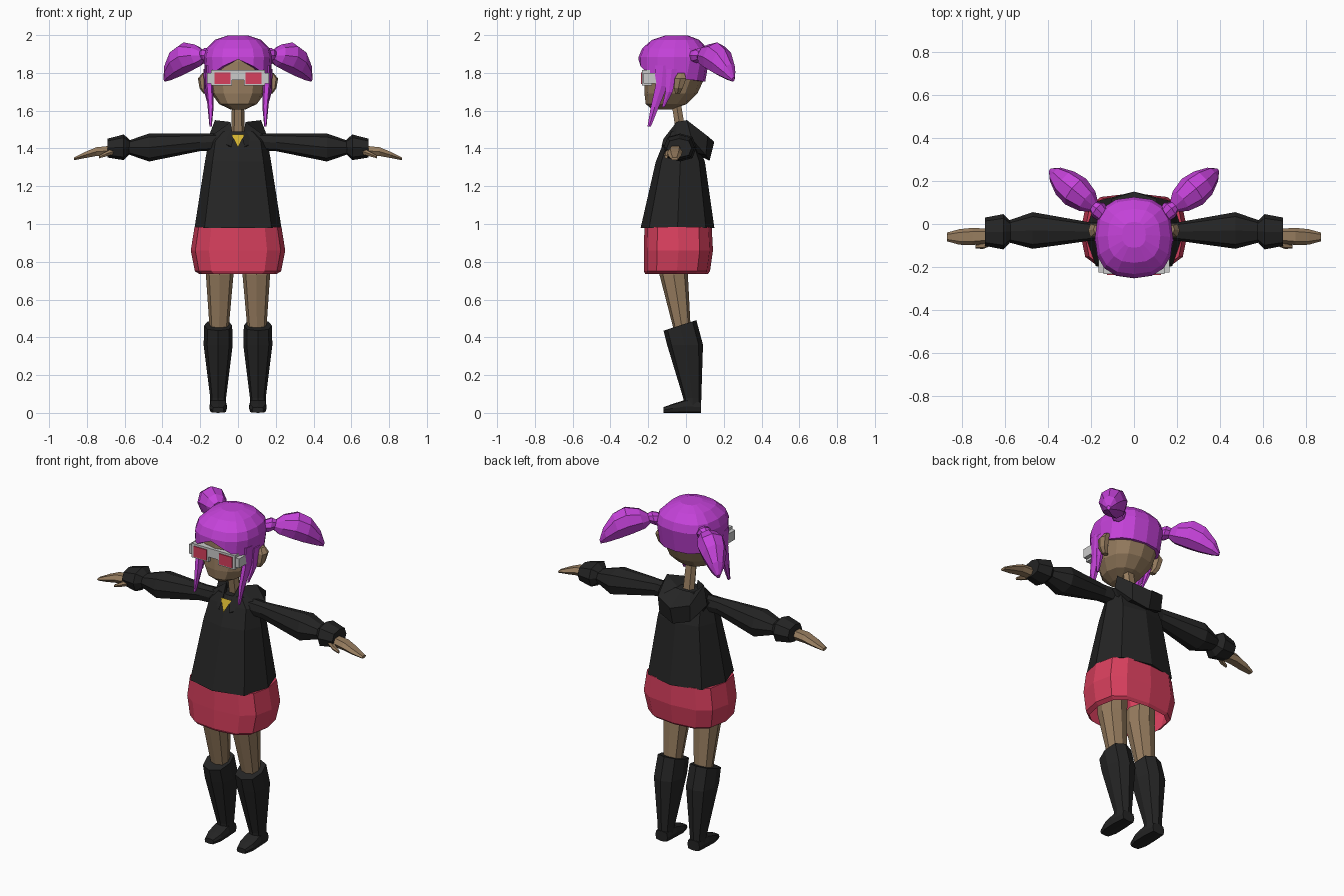
import bpy, bmesh
from math import sin, cos, pi, copysign
from mathutils import Vector


def material(name, rgb):
    m = bpy.data.materials.new(name)
    m.diffuse_color = (*rgb, 1)
    return m


HAIR = material("purple", (0.56, 0.055, 0.70))
RED = material("red", (0.68, 0.05, 0.11))
SKIN = material("skin", (0.31, 0.205, 0.115))
BLACK = material("black", (0.018, 0.018, 0.018))
YELLOW = material("yellow", (0.65, 0.45, 0.03))


def finish(name, bm, mat, mirror=False):
    bmesh.ops.recalc_face_normals(bm, faces=bm.faces)
    me = bpy.data.meshes.new(name)
    bm.to_mesh(me)
    bm.free()
    ob = bpy.data.objects.new(name, me)
    bpy.context.collection.objects.link(ob)
    if mat:
        me.materials.append(mat)
    if mirror:
        mod = ob.modifiers.new("mirror", 'MIRROR')
        mod.use_clip = True
    return ob


def loft(name, rings, mat, n=8, axis=(0, 0, 1), mirror=False, caps=(True, True), p=0.8, edit=None):
    """Skin rings (x, y, z, ru, rv[, tilt]) lying across a fixed axis; p < 1 squares them off."""
    a = Vector(axis).normalized()
    u = a.cross((0, 0, 1)).normalized() if abs(a.z) < 0.99 else Vector((1, 0, 0))
    v = a.cross(u)
    bm = bmesh.new()
    loops = []
    for i, (x, y, z, ru, rv, *tilt) in enumerate(rings):
        loop = []
        for k in range(n):
            c, s = cos(2 * pi * k / n), sin(2 * pi * k / n)
            c, s = [0 if abs(t) < 1e-6 else copysign(abs(t) ** p, t) for t in (c, s)]
            co = Vector((x, y, z)) + u * ru * c + v * rv * s
            if tilt:
                co.z += tilt[0] * (co.y - y)
            if edit:
                edit(i, k, co)
            loop.append(bm.verts.new(co))
        loops.append(loop)
    for A, B in zip(loops, loops[1:]):
        for k in range(n):
            bm.faces.new((A[k], A[(k + 1) % n], B[(k + 1) % n], B[k]))
    for cap, loop in zip(caps, (loops[0], loops[-1])):
        if cap:
            bm.faces.new(loop)
    return finish(name, bm, mat, mirror)


def box(name, lo, hi, mat=None, mirror=False):
    bm = bmesh.new()
    bmesh.ops.create_cube(bm, size=1)
    lo, hi = Vector(lo), Vector(hi)
    for vert in bm.verts:
        vert.co = (lo + hi) / 2 + vert.co * (hi - lo)
    return finish(name, bm, mat, mirror)


# Boots and feet
loft("boot", [(.105, .035, .04, .042, .045), (.105, .033, .08, .042, .048),
              (.105, -.005, .36, .077, .095), (.105, -.032, .463, .074, .087, .32)], BLACK, mirror=True)
loft("foot", [(.105, -.12, .015, .03, .015), (.105, -.07, .024, .047, .024),
              (.105, 0, .035, .047, .035), (.105, .08, .03, .04, .03)],
     BLACK, axis=(0, 1, 0), mirror=True, p=.5)

# Legs
loft("leg", [(.1, -.02, .44, .05, .045), (.097, -.065, .73, .073, .075),
             (.097, -.065, .82, .073, .08)], SKIN, mirror=True)

# Skirt, open underneath
loft("skirt", [(0, -.05, .735, .205, .165), (0, -.048, .75, .228, .175), (0, -.04, .86, .25, .183),
               (0, -.042, .985, .23, .178)], RED, n=12, caps=(False, True), p=.7)

# Hooded jacket body
loft("jacket", [(0, -.045, .98, .23, .195), (0, -.03, 1.33, .175, .13),
                (0, -.03, 1.44, .155, .085), (0, -.03, 1.49, .10, .06)], BLACK, p=.75)

# Sleeves and cuffs
X = (1, 0, 0)
loft("sleeve", [(.08, -.03, 1.435, .045, .045), (.2, -.035, 1.432, .042, .046),
                (.47, -.03, 1.405, .085, .074), (.6, -.035, 1.405, .045, .03)], BLACK, axis=X, mirror=True)
loft("cuff", [(.57, -.035, 1.408, .045, .035), (.605, -.036, 1.406, .082, .068),
              (.69, -.036, 1.402, .066, .05)], BLACK, axis=X, mirror=True)

# Hands and thumbs
loft("hand", [(.67, -.055, 1.388, .033, .03), (.75, -.058, 1.383, .04, .026),
              (.81, -.06, 1.365, .036, .018), (.868, -.06, 1.345, .02, .008)],
     SKIN, n=6, axis=X, mirror=True)
loft("thumb", [(.66, -.08, 1.385, .02, .018), (.70, -.1, 1.37, .016, .014),
               (.735, -.105, 1.355, .008, .008)], SKIN, n=6, axis=X, mirror=True)

# Hood: a strip from the neckline round the shoulder to the back pouch
stations = [
    [(.022, -.10, 1.44), (.024, -.12, 1.45), (.035, -.13, 1.41), (.03, -.08, 1.40)],
    [(.035, -.05, 1.47), (.04, -.05, 1.54), (.15, -.05, 1.46), (.14, -.03, 1.41)],
    [(.055, 0, 1.49), (.122, .005, 1.55), (.16, .03, 1.45), (.13, .03, 1.40)],
    [(.05, .03, 1.50), (.105, .115, 1.465), (.10, .105, 1.365), (.09, .04, 1.38)],
    [(0, .035, 1.50), (0, .15, 1.435), (0, .125, 1.335), (0, .05, 1.37)]]
bm = bmesh.new()
grid = [[bm.verts.new(co) for co in row] for row in stations]
for A, B in zip(grid, grid[1:]):
    for k in range(3):
        bm.faces.new((A[k], A[k + 1], B[k + 1], B[k]))
finish("hood", bm, BLACK, True)

# Shirt showing in the neckline
bm = bmesh.new()
bm.faces.new([bm.verts.new(co) for co in ((-.035, -.11, 1.475), (0, -.138, 1.405), (.035, -.11, 1.475))])
finish("shirt", bm, YELLOW)

# Neck, head and ears
loft("neck", [(0, -.02, 1.44, .036, .03), (0, -.055, 1.66, .032, .027)], SKIN, n=6)
loft("head", [(0, -.125, 1.607, .04, .055), (0, -.105, 1.635, .10, .108), (0, -.08, 1.69, .14, .14),
              (0, -.06, 1.77, .157, .157), (0, -.055, 1.86, .155, .158), (0, -.06, 1.94, .1, .11)],
     SKIN, n=12, p=.9)
loft("ear", [(.165, -.045, 1.69, .018, .014), (.182, -.04, 1.72, .022, .026),
             (.188, -.03, 1.77, .024, .034), (.172, -.025, 1.80, .016, .02)], SKIN, n=6, mirror=True)

# Hair cap with a parted fringe
edge = [1.755, 1.755, 1.76, 1.765, 1.785, 1.79, 1.80, 1.835, 1.872]


def fringe(i, k, co):
    if i < 2:
        turn = abs((k - 4 + 8) % 16 - 8)       # steps away from the back of the head
        co.z = edge[turn]
        if i == 1 and turn < 4:
            co.y -= .02


loft("hair_cap", [(0, -.06, 1.8, .14, .14), (0, -.065, 1.8, .175, .187), (0, -.063, 1.885, .181, .188),
                  (0, -.06, 1.93, .168, .172), (0, -.055, 1.975, .122, .125), (0, -.05, 1.998, .055, .06)],
     HAIR, n=16, caps=(False, True), edit=fringe)

# Side strands and pigtails
loft("long_strand", [(.145, -.145, 1.515, .006, .01), (.145, -.165, 1.62, .016, .024),
                     (.152, -.13, 1.73, .02, .036), (.155, -.12, 1.84, .02, .05)], HAIR, n=6, mirror=True,
     edit=lambda i, k, co: setattr(co, "y", co.y - .05 if i == 0 else co.y))
loft("short_strand", [(.152, -.12, 1.62, .005, .008), (.165, -.09, 1.70, .014, .022),
                      (.168, -.075, 1.82, .015, .03)], HAIR, n=6, mirror=True)
loft("pigtail", [(.14, .04, 1.89, .035, .035), (.165, .065, 1.893, .042, .042), (.185, .08, 1.893, .028, .03),
                 (.215, .105, 1.893, .058, .06), (.27, .15, 1.885, .077, .08), (.32, .19, 1.855, .068, .075),
                 (.365, .23, 1.805, .04, .045), (.388, .25, 1.765, .01, .012)],
     HAIR, axis=(.75, .6, -.3), mirror=True, p=.95)

# Glasses: rims, bridge, arms and coloured lenses
box("glasses_rim", (.032, -.232, 1.732), (.142, -.18, 1.815), mirror=True)
box("glasses_bridge", (-.035, -.232, 1.762), (.035, -.19, 1.815))
box("glasses_arm", (.138, -.225, 1.745), (.165, -.04, 1.80), mirror=True)
box("lens", (.04, -.237, 1.74), (.125, -.22, 1.803), RED, mirror=True)
